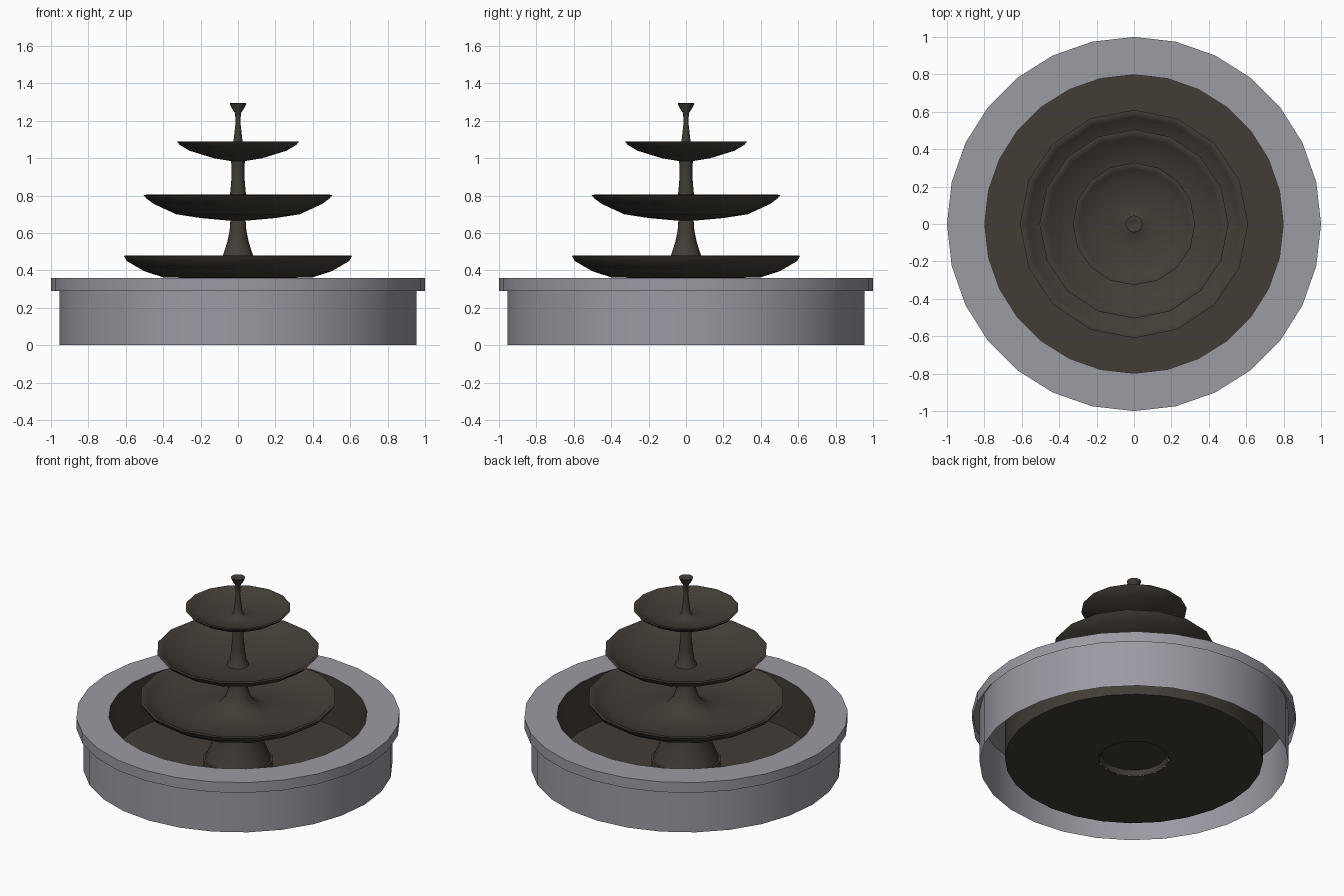
import bpy, bmesh, math


def material(name, rgb):
    m = bpy.data.materials.new(name)
    m.diffuse_color = (*rgb, 1.0)
    return m


stone = material("grey stone", (0.33, 0.325, 0.37))
bronze = material("dark bronze", (0.056, 0.046, 0.036))


def lathe(name, profile, sides, mat, angle=40, cap_start=False, cap_end=False, flip=False):
    """Revolve (radius, z) points around z."""
    bm = bmesh.new()
    rings = []
    for r, z in profile:
        rings.append([bm.verts.new((r * math.cos(2 * math.pi * i / sides),
                                    r * math.sin(2 * math.pi * i / sides), z))
                      for i in range(sides)])
    for a, b in zip(rings, rings[1:]):
        for i in range(sides):
            j = (i + 1) % sides
            quad = [a[i], a[j], b[j], b[i]]
            bm.faces.new(quad[::-1] if flip else quad)
    if cap_start:
        bm.faces.new(rings[0][::-1])
    if cap_end:
        bm.faces.new(rings[-1])
    me = bpy.data.meshes.new(name)
    bm.to_mesh(me)
    bm.free()
    me.materials.append(mat)
    ob = bpy.data.objects.new(name, me)
    bpy.context.collection.objects.link(ob)
    bpy.ops.object.select_all(action='DESELECT')
    ob.select_set(True)
    bpy.context.view_layer.objects.active = ob
    bpy.ops.object.shade_smooth_by_angle(angle=math.radians(angle))
    return ob


# Pool: open-bottomed outer wall, overhanging rim, lining with floor
lathe("pool_wall", [(0.955, 0.0), (0.955, 0.355)], 28, stone)
lathe("pool_rim", [(1.0, 0.29), (1.0, 0.36), (0.798, 0.36)], 28, stone)
lathe("pool_lining", [(0.798, 0.359), (0.798, 0.03), (0.215, 0.03)], 28, bronze)

# Pedestal with a recessed underside
lathe("pedestal", [(0.0, 0.065), (0.217, 0.065), (0.217, 0.03), (0.205, 0.06),
                   (0.17, 0.15), (0.14, 0.25), (0.13, 0.37)], 16, bronze)

# Large bowl, outside to inside, flaring up into the first stem
lathe("lower_bowl_and_stem", [
    (0.12, 0.355), (0.40, 0.363), (0.50, 0.395), (0.595, 0.45), (0.61, 0.478),
    (0.59, 0.48), (0.57, 0.46), (0.48, 0.42), (0.38, 0.40), (0.20, 0.40),
    (0.12, 0.43), (0.08, 0.48), (0.058, 0.55), (0.045, 0.61), (0.04, 0.68)],
    16, bronze, 60)

# Middle bowl and second stem
lathe("middle_bowl_and_stem", [
    (0.035, 0.665), (0.20, 0.68), (0.33, 0.70), (0.45, 0.755), (0.49, 0.785),
    (0.505, 0.803), (0.485, 0.805), (0.465, 0.785), (0.33, 0.735), (0.20, 0.71),
    (0.07, 0.70), (0.052, 0.73), (0.043, 0.80), (0.034, 0.90), (0.034, 0.96),
    (0.042, 1.0)], 16, bronze, 60)

# Top bowl, thin spout and flared nozzle
lathe("top_bowl_and_spout", [
    (0.04, 0.985), (0.13, 1.0), (0.26, 1.04), (0.31, 1.07), (0.327, 1.088),
    (0.312, 1.09), (0.295, 1.075), (0.22, 1.05), (0.13, 1.035), (0.045, 1.03),
    (0.028, 1.05), (0.023, 1.10), (0.014, 1.18), (0.015, 1.24), (0.034, 1.268),
    (0.045, 1.293), (0.038, 1.295), (0.012, 1.28)], 16, bronze, 60, cap_end=True)
